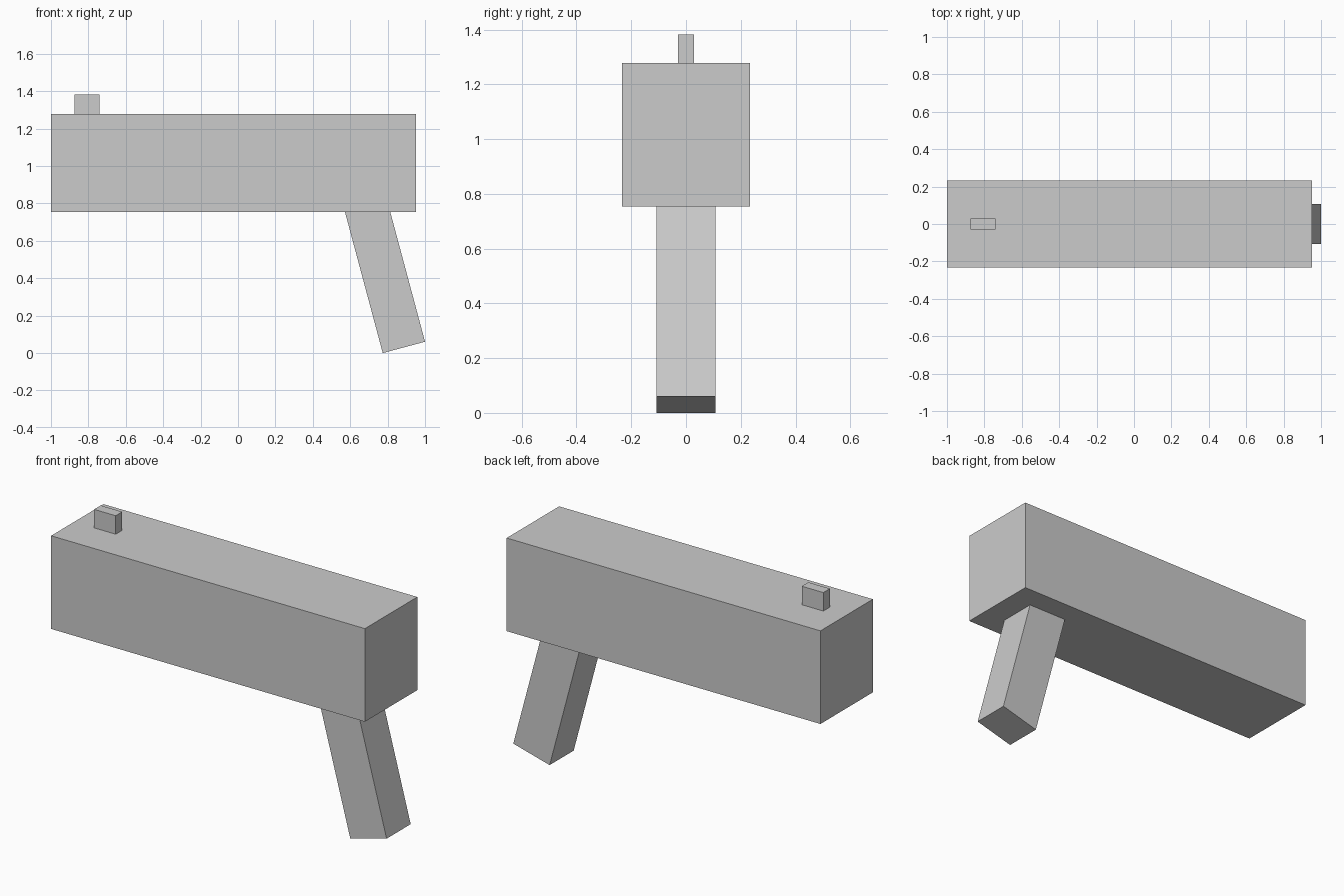
import bpy
import math

if "Cube" in bpy.data.objects:
    bpy.data.objects.remove(bpy.data.objects["Cube"])

T = math.tan(math.radians(15))  # rake of the grip


def prism(name, profile, half_width):
    """Extrude an x-z profile symmetrically along y."""
    n = len(profile)
    verts = [(x, y, z) for y in (-half_width, half_width) for x, z in profile]
    faces = [tuple(range(n)), tuple(range(2 * n - 1, n - 1, -1))]
    faces += [(i, i + n, (i + 1) % n + n, (i + 1) % n) for i in range(n)]
    mesh = bpy.data.meshes.new(name)
    mesh.from_pydata(verts, [], faces)
    obj = bpy.data.objects.new(name, mesh)
    bpy.context.collection.objects.link(obj)
    return obj


def rect(x0, x1, z0, z1):
    return [(x0, z0), (x1, z0), (x1, z1), (x0, z1)]


# Main body block
prism("body", rect(-1.0, 0.953, 0.754, 1.278), 0.233)

# Small sight, seated slightly into the top
prism("front_sight", rect(-0.875, -0.741, 1.27, 1.382), 0.029)

# Raked grip, square-cut at the foot and seated slightly into the body
top = 0.76
foot_x, heel_x = 0.774, 1.0
heel_z = (heel_x - foot_x) * T
prism("grip", [(foot_x, 0.0), (heel_x, heel_z),
               (heel_x - (top - heel_z) * T, top),
               (foot_x - top * T, top)], 0.107)
